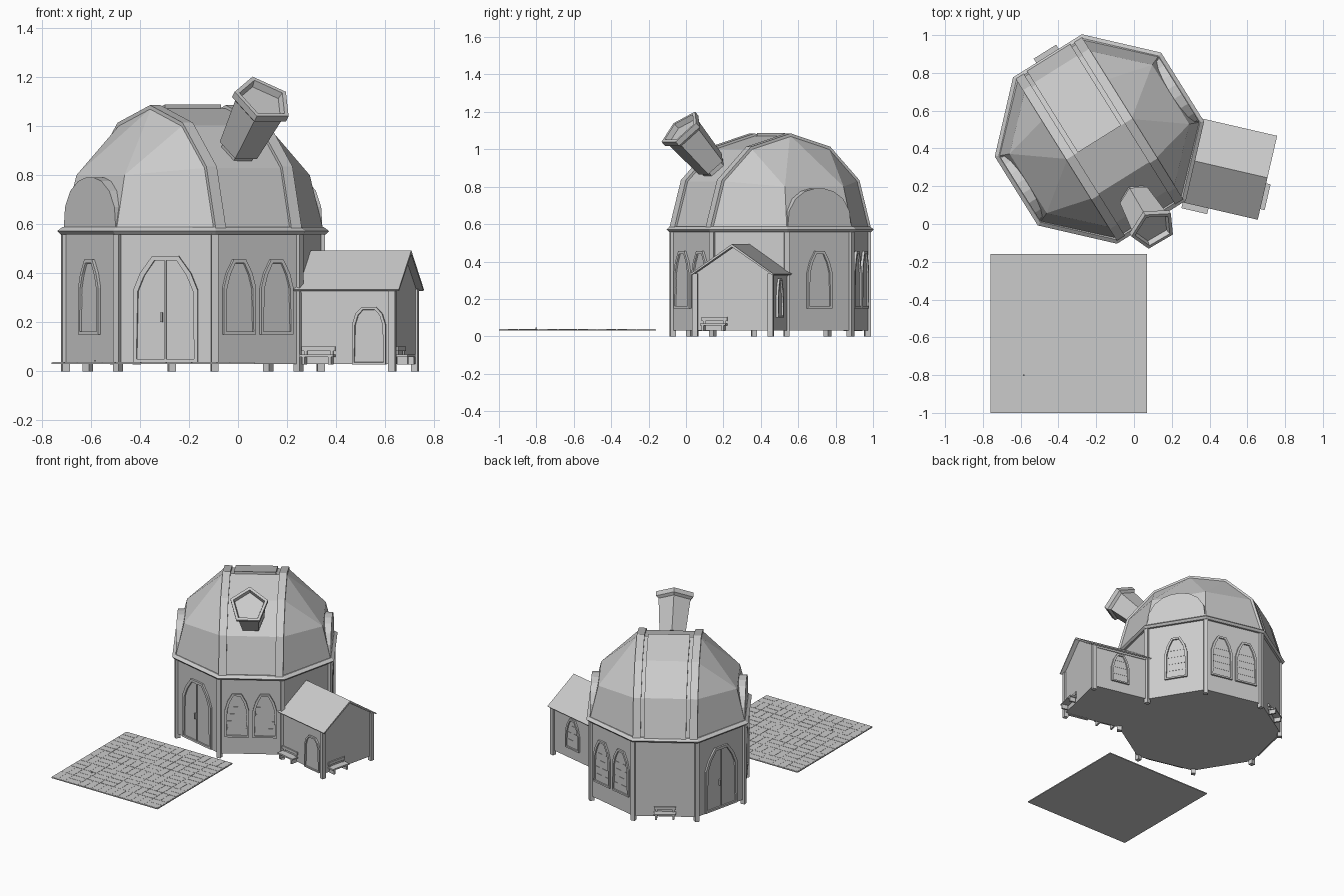
import bpy, bmesh, math, random
from mathutils import Matrix, Vector

if "Cube" in bpy.data.objects:
    bpy.data.objects.remove(bpy.data.objects["Cube"])

random.seed(4)
grey = bpy.data.materials.new("plain grey")
grey.diffuse_color = (0.6, 0.6, 0.6, 1)
grey.use_nodes = True
grey.node_tree.nodes["Principled BSDF"].inputs["Base Color"].default_value = grey.diffuse_color
C = Vector((-0.183, 0.45, 0))          # tower centre


def finish(name, bm, M=None):
    bmesh.ops.recalc_face_normals(bm, faces=bm.faces[:])
    me = bpy.data.meshes.new(name)
    bm.to_mesh(me)
    bm.free()
    me.materials.append(grey)
    ob = bpy.data.objects.new(name, me)
    if M:
        ob.matrix_world = M
    bpy.context.collection.objects.link(ob)
    return ob


def frame(deg, dist=0.0, origin=C):
    """x along the wall, y outward, z up"""
    a = math.radians(deg)
    n, t = Vector((math.cos(a), math.sin(a), 0)), Vector((math.sin(a), -math.cos(a), 0))
    o = origin + n * dist
    return Matrix(((t.x, n.x, 0, o.x), (t.y, n.y, 0, o.y), (0, 0, 1, o.z), (0, 0, 0, 1)))


def add_box(bm, x0, x1, y0, y1, z0, z1):
    r = bmesh.ops.create_cube(bm, size=1)
    for v in r["verts"]:
        v.co = Vector((x0 + (v.co.x + .5) * (x1 - x0), y0 + (v.co.y + .5) * (y1 - y0),
                       z0 + (v.co.z + .5) * (z1 - z0)))


def box(name, M, *dims):
    bm = bmesh.new()
    add_box(bm, *dims)
    return finish(name, bm, M)


def prism(bm, lower, upper):
    lo, up = [bm.verts.new(p) for p in lower], [bm.verts.new(p) for p in upper]
    bm.faces.new(lo)
    bm.faces.new(up)
    n = len(lo)
    for i in range(n):
        bm.faces.new((lo[i], lo[(i + 1) % n], up[(i + 1) % n], up[i]))


def octagon(r, z):
    return [C + Vector((r * math.cos(math.radians(9.5 + 45 * k)),
                        r * math.sin(math.radians(9.5 + 45 * k)), z)) for k in range(8)]


def arch(w, z0, zs, zm, z1, top, cx=0):
    """pointed opening outline: straight sides, chamfered top"""
    half = [(w / 2, z0), (w / 2, zs), ((w * .32 + top * .18), zm), (top / 2, z1)]
    return [(cx + x, z) for x, z in half] + [(cx - x, z) for x, z in reversed(half)]


def framed_panel(name, M, pts, border=.016, split=False, bars=0):
    bm = bmesh.new()
    prism(bm, [(x, -.01, z) for x, z in pts], [(x, .012, z) for x, z in pts])
    bmesh.ops.recalc_face_normals(bm, faces=bm.faces[:])
    bm.faces.ensure_lookup_table()
    f = max((f for f in bm.faces if f.normal.y > .9), key=lambda f: f.calc_area())
    bmesh.ops.inset_region(bm, faces=[f], thickness=border)
    r = bmesh.ops.inset_region(bm, faces=[f], thickness=.001, depth=-.009)
    xs, zs = [p[0] for p in pts], [p[1] for p in pts]
    cx = (min(xs) + max(xs)) / 2
    if split:                              # double door joint and handle
        add_box(bm, cx - .003, cx + .003, 0, .010, min(zs) + .012, max(zs) - .012)
        add_box(bm, cx + .012, cx + .02, 0, .016, .2, .24)
    for i in range(bars):                  # thin glazing bars
        z = min(zs) + .06 + i * .05
        add_box(bm, min(xs) + border, max(xs) - border, 0, .0045, z, z + .003)
    return finish(name, bm, M)


# --- tower body, ledge and corner posts
for name, r0, r1, z0, z1 in (("tower_wall", .533, .533, .03, .57), ("tower_ledge", .548, .562, .558, .572),
                             ("ledge_cap", .562, .54, .572, .588)):
    bm = bmesh.new()
    prism(bm, octagon(r0, z0), octagon(r1, z1))
    finish(name, bm)
for k in range(8):
    box("corner_post", frame(9.5 + 45 * k, .53), -.014, .014, -.018, .013, 0, .56)

# --- tower windows and doors
for deg in (302, 77):
    for cx in (-.09, .09):
        framed_panel("tower_window", frame(deg, .493), arch(.155, .15, .34, .40, .455, .06, cx), bars=4)
for deg in (32, 212):
    framed_panel("tower_window", frame(deg, .493), arch(.155, .15, .34, .40, .455, .06), bars=4)
for deg in (257, 167):
    framed_panel("double_door", frame(deg, .493), arch(.27, .035, .33, .40, .47, .11), .02, True)

# --- dome: vaulted band along the slit, faceted shells on both sides
D = frame(32)                              # x = slit direction, y = sideways
A, H, Z0 = .495, .2, .585
ARC = [(A, Z0), (.425, .83), (.245, 1.005), (0, 1.075)]
RIB = [(.205, A, Z0), (.185, .445, .80)]


def vault(name, y0, y1, grow, arc):
    pts = [(x * (1 + grow / .5), Z0 + (z - Z0) * (1 + grow / .49)) for x, z in arc]
    base = [(pts[-1][0], Z0)] if abs(pts[-1][0]) < .1 else []
    bm = bmesh.new()
    ring = pts + base
    prism(bm, [(x, y0, z) for x, z in ring], [(x, y1, z) for x, z in ring])
    finish(name, bm, D)


back = [(-x, z) for x, z in ARC]
full = ARC + back[-2::-1]
vault("slit_bed", -H, H, -.004, full)
for s in (-1, 1):
    y0, y1 = sorted((s * .157, s * .207))
    vault("slit_rail", y0, y1, .010, full)
vault("rear_shutter", -.135, .135, .013, back)

for s in (-1, 1):
    bm = bmesh.new()
    pole = bm.verts.new((0, s * H, 1.075))
    ribs = []
    for d in (1, -1):
        b = [bm.verts.new((d * x, s * H, z)) for x, z in ARC[:3]]
        r = [bm.verts.new((d * x, s * y, z)) for x, y, z in RIB]
        bm.faces.new((b[0], r[0], r[1], b[1]))
        bm.faces.new((b[1], r[1], b[2]))
        bm.faces.new((b[2], r[1], pole))
        ribs.append(r)
    (p0, p1), (q0, q1) = ribs
    bm.faces.new((p0, q0, q1, p1))
    bm.faces.new((p1, q1, pole))
    finish("dome_shell", bm, D)

# --- rounded gables over the side windows
for deg in (32, 212):
    half = [(.2, .58), (.19, .67), (.15, .735), (.09, .775), (.03, .79)]
    pts = half + [(-x, z) for x, z in reversed(half)]
    bm = bmesh.new()
    prism(bm, [(x, .38, z) for x, z in pts], [(x, .497, z) for x, z in pts])
    finish("dome_gable", bm, frame(deg))

# --- telescope: five-sided tube with a flared, hollow mouth
start, end = Vector((-.003, .155, .895)), Vector((.105, -.03, 1.112))
ax = (end - start).normalized()
side = ax.cross(Vector((0, 0, 1))).normalized()
up = side.cross(ax)
L = (end - start).length
bm = bmesh.new()
rings = []
for r, t in ((.072, 0), (.072, .03), (.088, .03), (.108, L - .045), (.127, L - .03), (.127, L),
             (.106, L), (.098, L - .03)):
    rings.append([bm.verts.new(start + ax * t + (up * math.cos(a) + side * math.sin(a)) * r)
                  for a in (math.tau * k / 5 for k in range(5))])
for p, q in zip(rings, rings[1:]):
    for i in range(5):
        bm.faces.new((p[i], p[(i + 1) % 5], q[(i + 1) % 5], q[i]))
bm.faces.new(rings[0])
bm.faces.new(rings[-1])
finish("telescope", bm)

# --- annex with pitched roof
X = frame(347)
W, T = .207, .885
bm = bmesh.new()
wall = [(-W, .03), (W, .03), (W, .335), (0, .475), (-W, .335)]
prism(bm, [(x, .45, z) for x, z in wall], [(x, T, z) for x, z in wall])
finish("annex_wall", bm, X)
bm = bmesh.new()
roof = [(-.228, .334), (0, .493), (.228, .334), (.222, .328), (0, .478), (-.222, .328)]
prism(bm, [(x, .47, z) for x, z in roof], [(x, T + .028, z) for x, z in roof])
finish("annex_roof", bm, X)
for s in (-1, 1):
    box("annex_post", X, s * W - .014, s * W + .014, T - .018, T + .01, 0, .335)
    x0, x1 = sorted((s * .2, s * .212))
    box("annex_eave_trim", X, x0, x1, .5, T + .01, .322, .335)
framed_panel("annex_door", frame(257, 0, X @ Vector((W, .785, 0))), arch(.14, .028, .19, .235, .262, .06), .012)
framed_panel("annex_window", frame(77, 0, X @ Vector((-W, .69, 0))), arch(.13, .10, .21, .265, .31, .05), .014, bars=3)


# --- benches
def bench(M):
    bm = bmesh.new()
    add_box(bm, -.07, .07, .004, .052, .058, .068)
    add_box(bm, -.07, .07, .004, .012, .082, .102)
    for s in (-1, 1):
        add_box(bm, s * .055 - .006, s * .055 + .006, .006, .05, .028, .058)
        add_box(bm, s * .055 - .006, s * .055 + .006, .002, .009, .058, .09)
    finish("bench", bm, M)


bench(frame(257, 0, X @ Vector((W, .575, 0))))
bench(frame(347, 0, X @ Vector((.1, T, 0))))
bench(frame(122, .493))

# --- paved court with a slightly uneven paving pattern
px0, px1, py0, py1 = -.76, .07, -1, -.16
bm = bmesh.new()
add_box(bm, px0, px1, py0, py1, .030, .0365)
finish("paving_slab", bm)
bm = bmesh.new()
n, g = 8, .003
cw, ch = (px1 - px0) / n, (py1 - py0) / n
for i in range(n):
    for j in range(n):
        x, y, across = px0 + i * cw, py0 + j * ch, random.random() < .5
        for k in (0, 1):
            a, b = (cw / 2, ch) if across else (cw, ch / 2)
            u, v = (x + k * a, y) if across else (x, y + k * b)
            add_box(bm, u + g, u + a - g, v + g, v + b - g, .035, .0372 + random.random() * .001)
finish("paving_stones", bm)
box("paving_peg", None, -.587, -.579, -.804, -.796, .035, .047)
